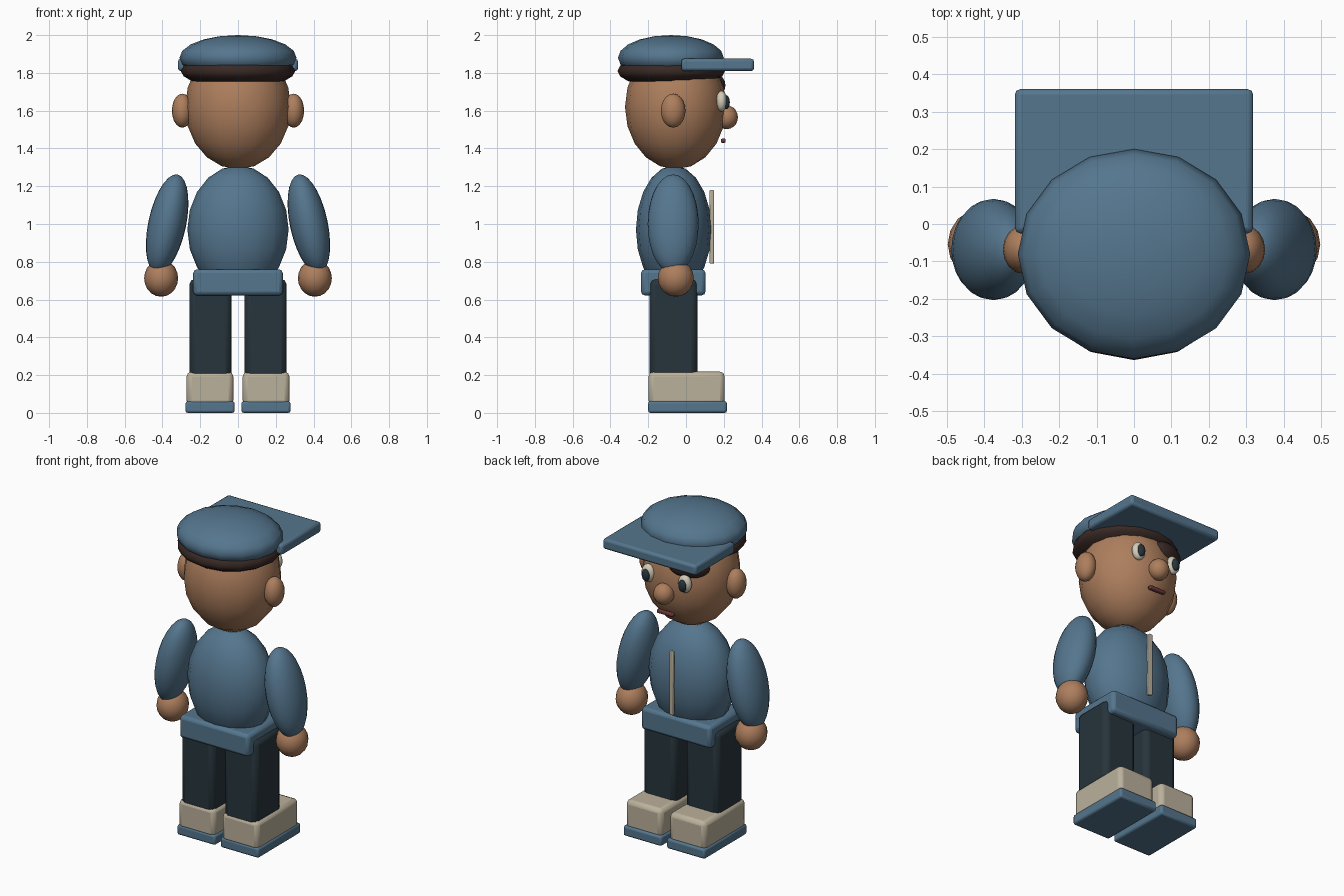
import bpy
from math import radians

if "Cube" in bpy.data.objects:
    bpy.data.objects.remove(bpy.data.objects["Cube"])


def mat(name, rgb):
    m = bpy.data.materials.new(name)
    m.diffuse_color = (*rgb, 1)
    m.use_nodes = True
    m.node_tree.nodes["Principled BSDF"].inputs["Base Color"].default_value = m.diffuse_color
    return m


BLUE = mat("blue", (0.09, 0.18, 0.27))
SKIN = mat("skin", (0.42, 0.21, 0.11))
NAVY = mat("navy", (0.02, 0.035, 0.045))
BEIGE = mat("beige", (0.5, 0.44, 0.33))
HAIR = mat("hair", (0.04, 0.022, 0.018))
WHITE = mat("eye_white", (0.65, 0.6, 0.48))
LIP = mat("lip", (0.15, 0.04, 0.04))


def ball(name, loc, radii, material, rot=(0, 0, 0), seg=16, rings=10):
    bpy.ops.mesh.primitive_uv_sphere_add(segments=seg, ring_count=rings, location=loc,
                                         rotation=[radians(a) for a in rot])
    o = bpy.context.object
    o.name = name
    o.scale = radii
    bpy.ops.object.transform_apply(location=False, rotation=False, scale=True)
    bpy.ops.object.shade_smooth()
    o.data.materials.append(material)
    return o


def box(name, lo, hi, material, bevel=0.015, rot=(0, 0, 0)):
    bpy.ops.mesh.primitive_cube_add(size=1, location=[(a + b) / 2 for a, b in zip(lo, hi)],
                                    rotation=[radians(a) for a in rot])
    o = bpy.context.object
    o.name = name
    o.scale = [b - a for a, b in zip(lo, hi)]
    bpy.ops.object.transform_apply(location=False, rotation=False, scale=True)
    b = o.modifiers.new("bevel", 'BEVEL')
    b.width, b.segments = bevel, 2
    bpy.ops.object.shade_smooth_by_angle(angle=radians(35))
    o.data.materials.append(material)
    return o


# Head, hair and cap
ball("head", (0, -0.055, 1.62), (0.28, 0.268, 0.33), SKIN)
ball("hair", (0, -0.078, 1.81), (0.303, 0.285, 0.09), HAIR)
ball("fringe", (-0.12, 0.14, 1.735), (0.12, 0.06, 0.065), HAIR, rot=(0, 0, 20))
ball("cap", (0, -0.08, 1.88), (0.31, 0.28, 0.12), BLUE)
box("cap_brim", (-0.318, -0.025, 1.81), (0.318, 0.36, 1.875), BLUE)

# Face
ball("nose", (0, 0.215, 1.565), (0.06, 0.06, 0.063), SKIN)
box("mouth", (-0.055, 0.185, 1.43), (0.055, 0.21, 1.452), LIP, 0.006)

# Torso, zip and belt
ball("torso", (0, -0.065, 0.97), (0.268, 0.2, 0.34), BLUE)
box("zip", (-0.012, 0.125, 0.79), (0.012, 0.148, 1.18), BEIGE, 0.004)
box("belt", (-0.237, -0.238, 0.622), (0.237, 0.103, 0.76), BLUE, 0.02)

# Paired parts on both sides
for side, s in (("right", 1), ("left", -1)):
    def pair(name, lo, hi, material, bevel):
        xs = sorted((s * lo[0], s * hi[0]))
        box(side + name, (xs[0], *lo[1:]), (xs[1], *hi[1:]), material, bevel)

    ball(side + "_ear", (s * 0.295, -0.068, 1.6), (0.055, 0.065, 0.09), SKIN)
    ball(side + "_eye", (s * 0.125, 0.188, 1.65), (0.042, 0.03, 0.055), WHITE)
    ball(side + "_pupil", (s * 0.125, 0.213, 1.645), (0.025, 0.019, 0.037), NAVY)
    ball(side + "_arm", (s * 0.375, -0.068, 1.0), (0.1, 0.135, 0.268), BLUE,
         rot=(0, -s * 12, 0), seg=24, rings=14)
    ball(side + "_hand", (s * 0.407, -0.054, 0.713), (0.09, 0.095, 0.098), SKIN)
    pair("_leg", (0.035, -0.193, 0.18), (0.257, 0.06, 0.71), NAVY, 0.03)
    pair("_shoe", (0.025, -0.198, 0.04), (0.272, 0.205, 0.218), BEIGE, 0.025)
    pair("_sole", (0.018, -0.2, 0), (0.278, 0.217, 0.062), BLUE, 0.012)
